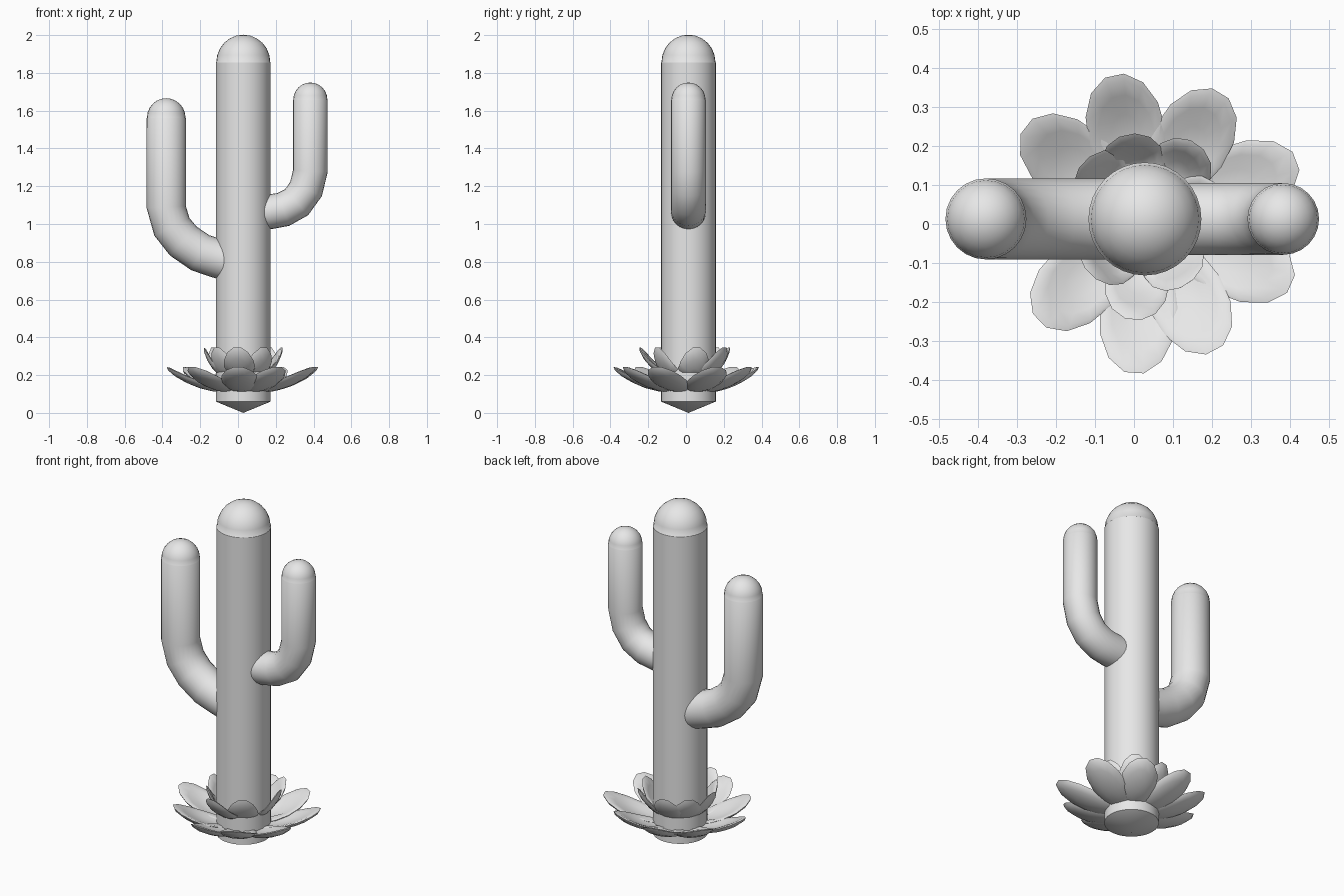
import bpy, bmesh, math
from mathutils import Vector

cube = bpy.data.objects.get("Cube")
if cube:
    bpy.data.objects.remove(cube, do_unlink=True)

CENTRE = Vector((0.028, 0.013, 0))

grey = bpy.data.materials.new("plain_grey")
grey.use_nodes = True
colour = (0.8, 0.8, 0.8, 1)
grey.diffuse_color = colour
grey.node_tree.nodes["Principled BSDF"].inputs["Base Color"].default_value = colour


def finish(name, bm):
    """Turn a bmesh into a smooth shaded object."""
    bmesh.ops.remove_doubles(bm, verts=bm.verts, dist=0.0005)
    bmesh.ops.recalc_face_normals(bm, faces=bm.faces)
    mesh = bpy.data.meshes.new(name)
    bm.to_mesh(mesh)
    bm.free()
    mesh.materials.append(grey)
    obj = bpy.data.objects.new(name, mesh)
    bpy.context.collection.objects.link(obj)
    bpy.ops.object.select_all(action='DESELECT')
    obj.select_set(True)
    bpy.context.view_layer.objects.active = obj
    bpy.ops.object.shade_smooth_by_angle(angle=math.radians(40))
    return obj


def stem(name, path, radius, sides):
    """Sweep a round section along an x-z path, pointed below and domed above."""
    points = [Vector((x, CENTRE.y, z)) for x, z in path]
    radii = [0] + [radius] * (len(points) - 1)
    top = points[-1]
    steps = 6
    for i in range(steps + 1):
        a = math.pi / 2 * i / steps
        points.append(top + Vector((0, 0, 0.002 + radius * math.sin(a))))
        radii.append(0.985 * radius * math.cos(a))
    bm = bmesh.new()
    side = Vector((0, 1, 0))
    rings = []
    for i, p in enumerate(points):
        ahead = points[min(i + 1, len(points) - 1)]
        behind = points[max(i - 1, 0)]
        across = side.cross((ahead - behind).normalized())
        ring = []
        for k in range(sides):
            a = 2 * math.pi * k / sides
            ring.append(bm.verts.new(p + radii[i] * (across * math.cos(a) + side * math.sin(a))))
        rings.append(ring)
    for low, high in zip(rings, rings[1:]):
        for k in range(sides):
            n = (k + 1) % sides
            bm.faces.new((low[k], low[n], high[n], high[k]))
    return finish(name, bm)


def petal(name, degrees, reach, width, base_z, rise):
    """Flattened oval with a rounded rim, curling up towards its tip."""
    bm = bmesh.new()
    bmesh.ops.create_uvsphere(bm, u_segments=14, v_segments=8, radius=1)
    start = 0.05
    a = math.radians(degrees)
    out = Vector((math.cos(a), math.sin(a), 0))
    across = Vector((-math.sin(a), math.cos(a), 0))
    for v in bm.verts:
        u, s, t = v.co
        r = start + (u + 1) / 2 * (reach - start)
        curl = max(0, (r - 0.1) / (reach - 0.1)) ** 2
        thick = 0.011 * max(-1, min(1, t * 1.6))
        z = base_z + rise * curl + 0.025 * s * s + thick
        w = s * width / 2 * (1 + 0.12 * u)
        v.co = CENTRE + out * (r - thick * curl) + across * w + Vector((0, 0, z))
    return finish(name, bm)


# Trunk and the two raised arms
stem("trunk", [(CENTRE.x, 0), (CENTRE.x, 0.06), (CENTRE.x, 1.855)], 0.145, 32)
stem("left_arm", [(0.06, 1.06), (0.09, 1.06), (0.17, 1.065), (0.24, 1.077), (0.31, 1.115),
                  (0.36, 1.185), (0.383, 1.28), (0.383, 1.655)], 0.092, 24)
stem("right_arm", [(0.0, 0.79), (-0.03, 0.795), (-0.115, 0.82), (-0.2, 0.848), (-0.29, 0.91),
                   (-0.35, 0.985), (-0.38, 1.09), (-0.38, 1.56)], 0.104, 24)

# Outer ring of petals: direction and reach
outer = [(102, 0.38), (59, 0.38), (21, 0.42), (-24, 0.415), (-62, 0.385),
         (-94, 0.4), (-136, 0.38), (180, 0.41), (142, 0.39)]
for i, (angle, reach) in enumerate(outer):
    petal(f"outer_petal_{i + 1}", angle, reach, 0.2, 0.12, 0.125)

# Inner ring of shorter, steeper petals
inner = [(102, 0.222), (55, 0.235), (12, 0.21), (-57, 0.2),
         (-97, 0.262), (-135, 0.2), (180, 0.21), (137, 0.215)]
for i, (angle, reach) in enumerate(inner):
    petal(f"inner_petal_{i + 1}", angle, reach, 0.165, 0.2, 0.15)
